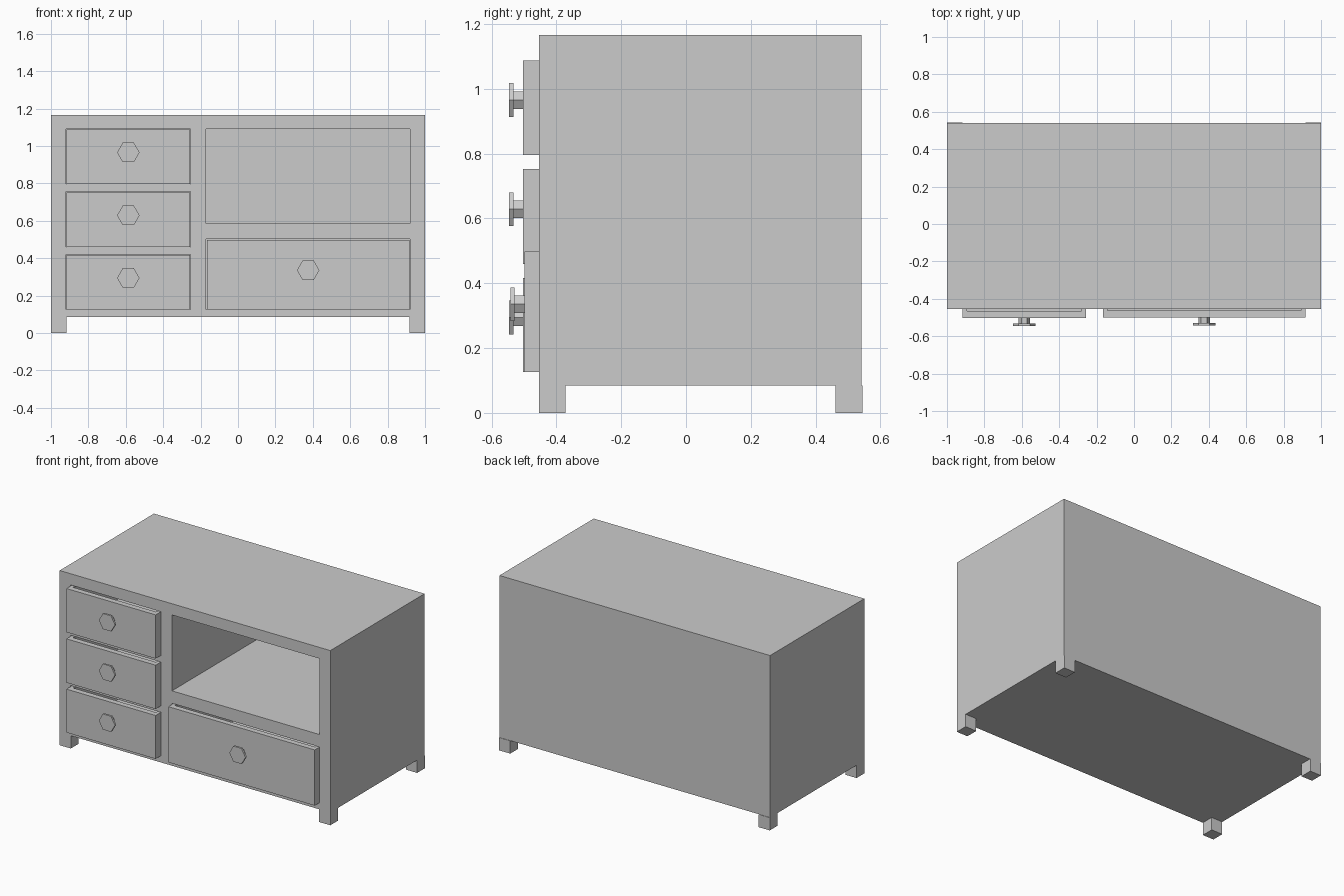
import bpy, math

if "Cube" in bpy.data.objects:
    bpy.data.objects.remove(bpy.data.objects["Cube"])

def box(name, x0, x1, y0, y1, z0, z1):
    bpy.ops.mesh.primitive_cube_add(size=1, location=((x0 + x1) / 2, (y0 + y1) / 2, (z0 + z1) / 2))
    ob = bpy.context.object
    ob.name = name
    ob.scale = (x1 - x0, y1 - y0, z1 - z0)
    bpy.ops.object.transform_apply(location=False, rotation=False, scale=True)
    return ob

def carve(target, *bounds):
    cutter = box("cutter", *bounds)
    cutter.hide_render = True
    mod = target.modifiers.new("carve", 'BOOLEAN')
    mod.operation = 'DIFFERENCE'
    mod.solver = 'EXACT'
    mod.object = cutter
    bpy.context.view_layer.objects.active = target
    bpy.ops.object.modifier_apply(modifier=mod.name)
    bpy.data.objects.remove(cutter, do_unlink=True)

def hexagon(name, x, z, radius, y0, y1):
    bpy.ops.mesh.primitive_cylinder_add(vertices=6, radius=radius, depth=y1 - y0,
                                        location=(x, (y0 + y1) / 2, z))
    ob = bpy.context.object
    ob.name = name
    # points of the hexagon face left and right
    ob.rotation_euler = (math.pi / 2, math.radians(30), 0)
    return ob

FRONT, BACK = -0.454, 0.541

# Drawer openings: name, x0, x1, z0, z1, front face y
drawers = [
    ("top_left_drawer", -0.92, -0.253, 0.797, 1.092, -0.503),
    ("middle_left_drawer", -0.92, -0.253, 0.46, 0.756, -0.503),
    ("bottom_left_drawer", -0.92, -0.253, 0.127, 0.42, -0.503),
    ("right_drawer", -0.17, 0.92, 0.127, 0.502, -0.499),
]

# Cabinet body with open shelf and drawer bays
body = box("cabinet_body", -1, 1, FRONT, BACK, 0.085, 1.167)
carve(body, -0.17, 0.92, FRONT - 0.1, 0.465, 0.585, 1.092)
for name, x0, x1, z0, z1, y in drawers:
    carve(body, x0, x1, FRONT - 0.1, 0.465, z0, z1)

# Slightly open drawers: hollow trays with hexagonal knobs
g = 0.004
for name, x0, x1, z0, z1, y in drawers:
    tray = box(name, x0 + g, x1 - g, y, 0.44, z0 - 0.001, z1 - g)
    carve(tray, x0 + 0.027, x1 - 0.027, y + 0.037, 0.41, z0 + 0.03, z1 + 0.1)
    cx = (x0 + x1) / 2
    cz = (z0 + z1) / 2 + 0.021
    hexagon(name + "_knob_stem", cx, cz, 0.031, y - 0.031, y + 0.005)
    hexagon(name + "_knob", cx, cz, 0.06, y - 0.043, y - 0.03)

# Four short square legs
for side, x in (("left", -1), ("right", 0.918)):
    box("front_leg_" + side, x, x + 0.082, FRONT, FRONT + 0.082, 0, 0.085)
    box("back_leg_" + side, x, x + 0.082, 0.462, 0.544, 0, 0.085)
